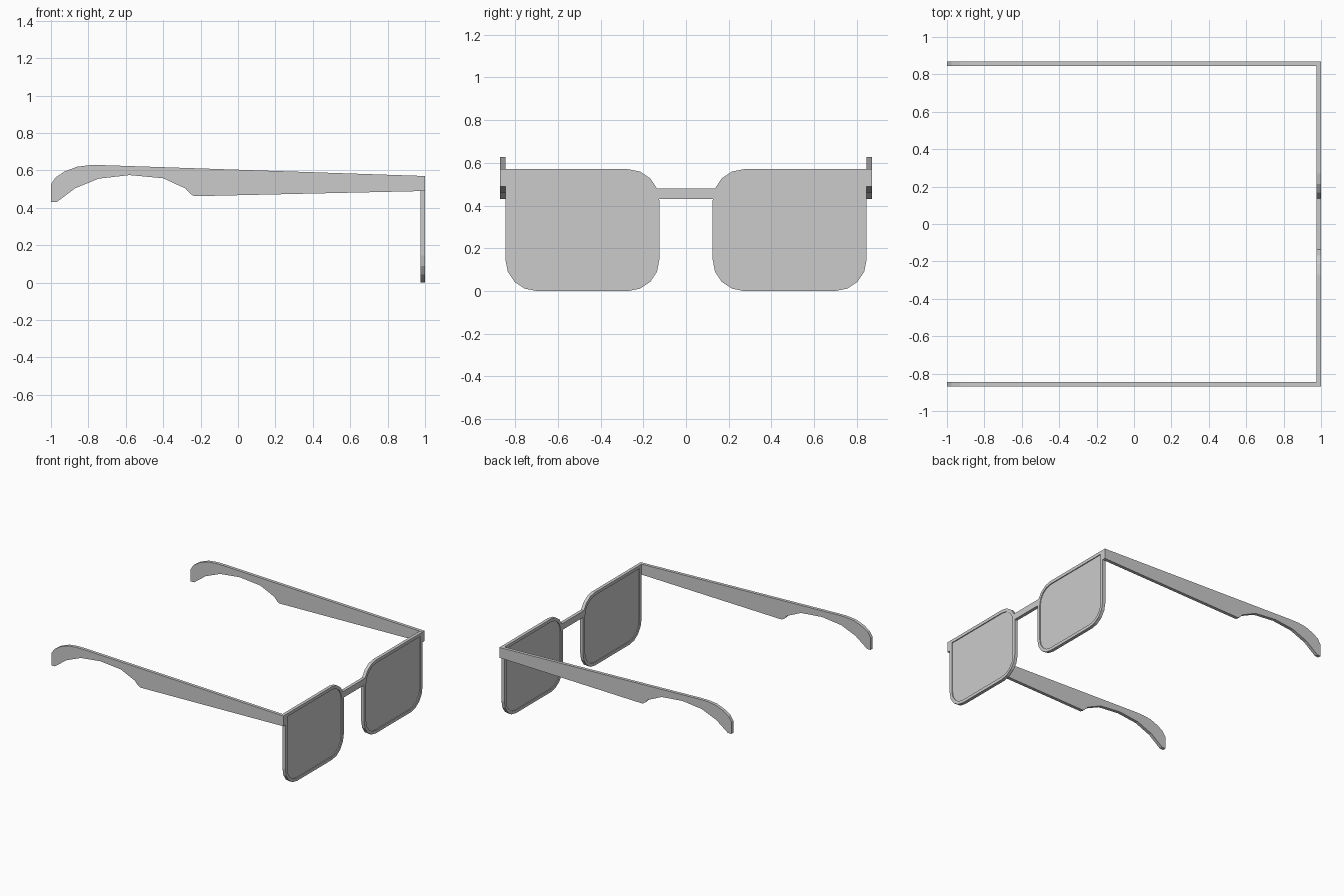
import bpy, bmesh
from math import cos, sin, pi

if "Cube" in bpy.data.objects:
    bpy.data.objects.remove(bpy.data.objects["Cube"])

X0, X1 = 0.975, 1.0          # back and front of the frame
Y_IN, Y_OUT, Y_END = 0.125, 0.845, 0.87
TOP, RAD, RIM = 0.57, 0.145, 0.024


def make(name, bm):
    bmesh.ops.recalc_face_normals(bm, faces=bm.faces[:])
    me = bpy.data.meshes.new(name)
    bm.to_mesh(me)
    bm.free()
    ob = bpy.data.objects.new(name, me)
    bpy.context.collection.objects.link(ob)
    return ob


def prism(name, loop_a, loop_b):
    """Closed solid between two matching outlines."""
    bm = bmesh.new()
    a = [bm.verts.new(p) for p in loop_a]
    b = [bm.verts.new(p) for p in loop_b]
    bm.faces.new(a)
    bm.faces.new(b[::-1])
    for i in range(len(a)):
        j = (i + 1) % len(a)
        bm.faces.new((a[i], a[j], b[j], b[i]))
    return make(name, bm)


def outline(inset, seg=4):
    """Lens outline in (y, z): three round corners, square outer top corner."""
    r = RAD - inset
    corners = [(Y_IN + RAD, TOP - RAD, pi / 2), (Y_IN + RAD, RAD, pi),
               (Y_OUT - RAD, RAD, 1.5 * pi)]
    pts = [(cy + r * cos(a0 + k * pi / 2 / seg), cz + r * sin(a0 + k * pi / 2 / seg))
           for cy, cz, a0 in corners for k in range(seg + 1)]
    return pts + [(Y_OUT - inset, TOP - inset)]


def rim(name, s):
    """Rectangular-section ring around the lens."""
    bm = bmesh.new()
    rings = [[bm.verts.new((x, s * y, z)) for y, z in outline(i)]
             for x, i in ((X0, 0), (X1, 0), (X1, RIM), (X0, RIM))]
    n = len(rings[0])
    for k in range(4):
        a, b = rings[k], rings[(k + 1) % 4]
        for i in range(n):
            j = (i + 1) % n
            bm.faces.new((a[i], a[j], b[j], b[i]))
    return make(name, bm)


# temple side profile in (x, z), hinge end first, along the top, back underneath
temple = [(1.0, 0.57), (-0.72, 0.628), (-0.79, 0.628), (-0.86, 0.62), (-0.93, 0.593),
          (-0.975, 0.563), (-1.0, 0.525), (-1.0, 0.43), (-0.97, 0.43),
          (-0.87, 0.505), (-0.745, 0.556), (-0.58, 0.575), (-0.40, 0.558),
          (-0.28, 0.503), (-0.255, 0.475), (-0.235, 0.462), (1.0, 0.49)]

for side, s in (("left", 1), ("right", -1)):
    rim(side + "_rim", s)
    lens = outline(RIM)
    prism(side + "_lens", [(0.981, s * y, z) for y, z in lens],
          [(0.993, s * y, z) for y, z in lens])
    prism(side + "_temple", [(x, s * Y_OUT, z) for x, z in temple],
          [(x, s * Y_END, z) for x, z in temple])

# nose bridge, ends tucked into the rims
section = [(X0, 0.43), (X1, 0.43), (X1, 0.48), (X0, 0.48)]
prism("bridge", [(x, -0.138, z) for x, z in section],
      [(x, 0.138, z) for x, z in section])
